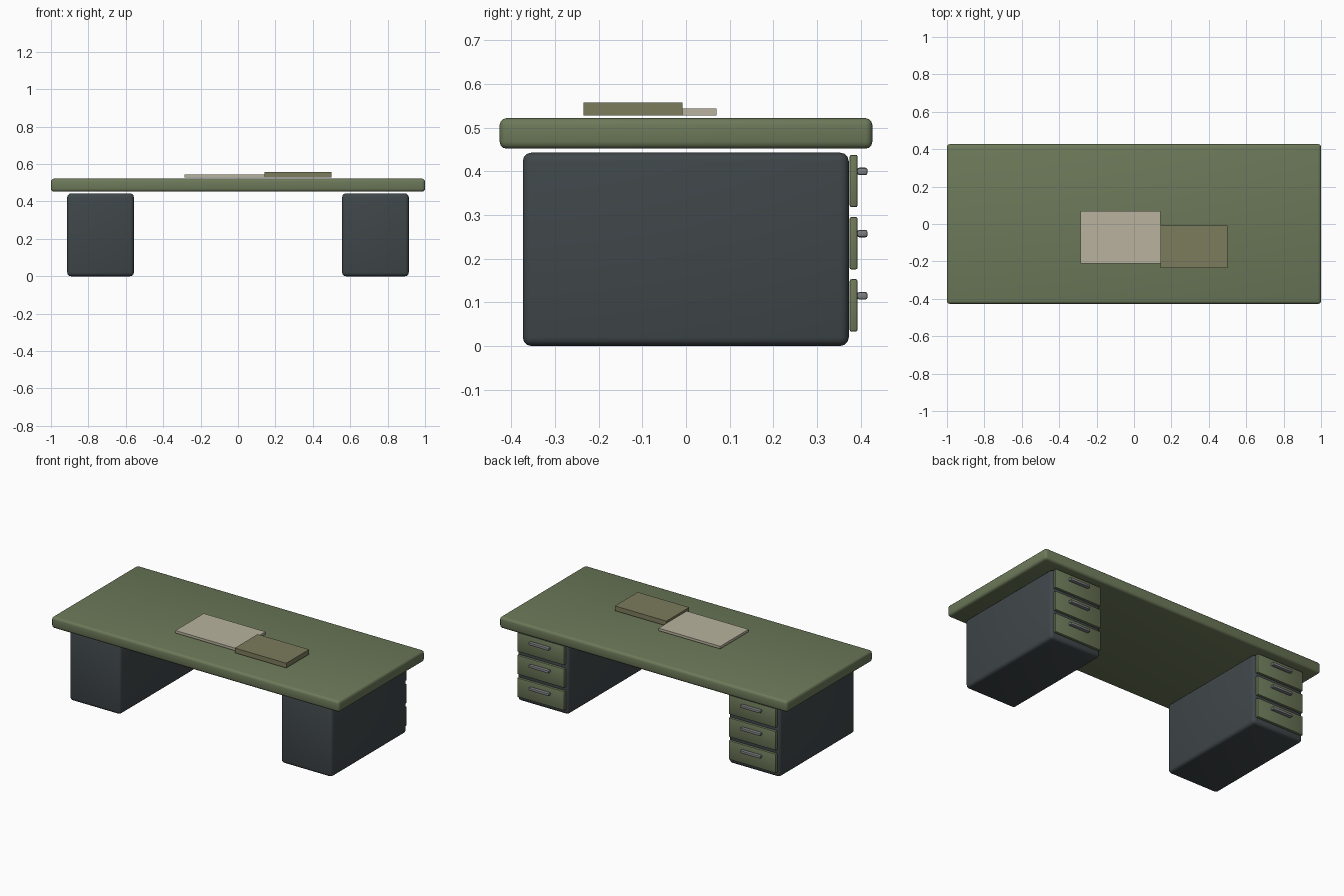
import bpy, bmesh, math
from mathutils import Vector

if "Cube" in bpy.data.objects:
    bpy.data.objects.remove(bpy.data.objects["Cube"])


def material(name, rgb):
    m = bpy.data.materials.new(name)
    m.diffuse_color = (*rgb, 1)
    m.use_nodes = True
    m.node_tree.nodes["Principled BSDF"].inputs["Base Color"].default_value = m.diffuse_color
    return m


GREEN = material("green_top", (0.15, 0.19, 0.10))
DARK = material("dark_metal", (0.05, 0.062, 0.067))
STEEL = material("handle_steel", (0.2, 0.21, 0.22))
PAPER = material("paper", (0.48, 0.45, 0.34))
FOLDER = material("folder", (0.2, 0.2, 0.11))


def box(name, lo, hi, mat, bevel=0.0, segments=3):
    """Box between two corners, with optionally rounded edges."""
    lo, hi = Vector(lo), Vector(hi)
    size, mid = hi - lo, (lo + hi) / 2
    bm = bmesh.new()
    bmesh.ops.create_cube(bm, size=1)
    bmesh.ops.scale(bm, vec=size, verts=bm.verts)
    if bevel:
        bmesh.ops.bevel(bm, geom=bm.edges[:], offset=bevel, segments=segments,
                        profile=0.5, affect='EDGES')
    me = bpy.data.meshes.new(name)
    bm.to_mesh(me)
    bm.free()
    me.materials.append(mat)
    ob = bpy.data.objects.new(name, me)
    ob.location = mid
    bpy.context.collection.objects.link(ob)
    if bevel:
        bpy.ops.object.select_all(action='DESELECT')
        ob.select_set(True)
        bpy.context.view_layer.objects.active = ob
        bpy.ops.object.shade_smooth_by_angle(angle=math.radians(35))
    return ob


# Desktop
box("desktop", (-1, -0.427, 0.452), (1, 0.427, 0.522), GREEN, 0.016)

# Two pedestals, each with three drawers and handles on the back side
for side, cx in (("left", -0.735), ("right", 0.735)):
    box(f"{side}_pedestal", (cx - 0.178, -0.374, 0), (cx + 0.178, 0.373, 0.443), DARK, 0.02)
    for i in range(3):
        z = 0.093 + i * 0.1425
        box(f"{side}_drawer_{i + 1}", (cx - 0.164, 0.375, z - 0.06),
            (cx + 0.164, 0.393, z + 0.06), GREEN, 0.004, 2)
        box(f"{side}_handle_{i + 1}", (cx - 0.07, 0.392, z + 0.0135),
            (cx + 0.07, 0.416, z + 0.0305), STEEL, 0.005, 2)

# Paper sheet stack and folder lying just above the desktop
box("paper_stack", (-0.287, -0.211, 0.528), (0.142, 0.07, 0.544), PAPER)
box("folder", (0.142, -0.235, 0.528), (0.5, -0.008, 0.558), FOLDER)
